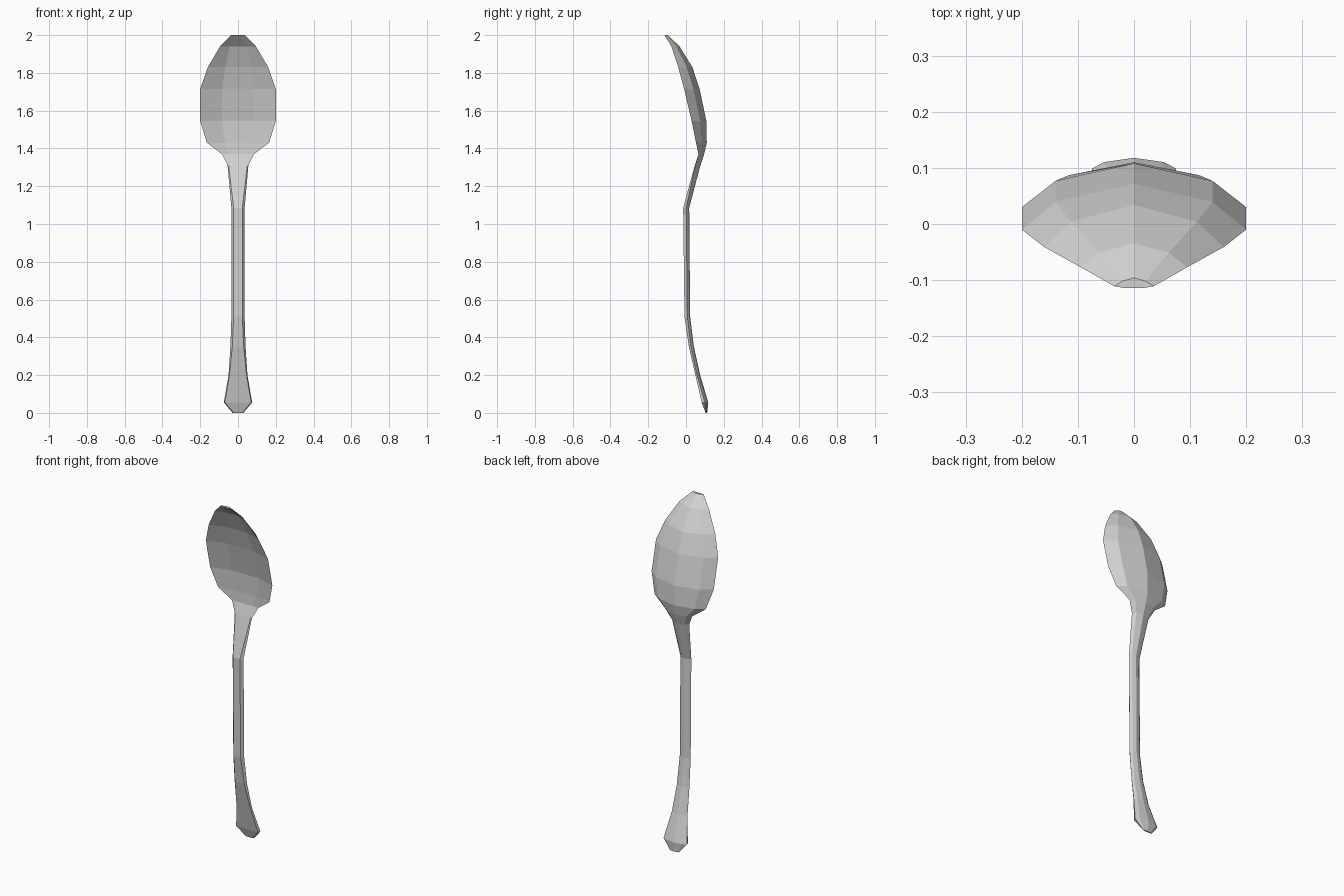
import bpy
import bmesh

cube = bpy.data.objects.get("Cube")
if cube:
    bpy.data.objects.remove(cube, do_unlink=True)


def make_material(name, colour):
    mat = bpy.data.materials.new(name)
    mat.use_nodes = True
    mat.diffuse_color = colour
    mat.node_tree.nodes["Principled BSDF"].inputs["Base Color"].default_value = colour
    return mat


def section_points(z, half_width, rim_y, back_y, front_y, back_share, front_share):
    """Seven-point cross-section: rim, rounded back, rim, flattened front."""
    back_x = half_width * back_share
    front_x = half_width * front_share
    shoulder_y = rim_y + (back_y - rim_y) * 0.6
    return [
        (-half_width, rim_y, z),
        (-back_x, shoulder_y, z),
        (0, back_y, z),
        (back_x, shoulder_y, z),
        (half_width, rim_y, z),
        (front_x, front_y, z),
        (-front_x, front_y, z),
    ]


def loft(name, sections, material):
    """Join consecutive cross-sections into one closed, flat-shaded body."""
    mesh = bpy.data.meshes.new(name)
    bm = bmesh.new()
    rings = [[bm.verts.new(p) for p in section_points(*s)] for s in sections]
    for lower, upper in zip(rings, rings[1:]):
        count = len(lower)
        for i in range(count):
            j = (i + 1) % count
            bm.faces.new((lower[i], lower[j], upper[j], upper[i]))
    bm.faces.new(rings[0])
    bm.faces.new(rings[-1])
    bmesh.ops.recalc_face_normals(bm, faces=bm.faces)
    bm.to_mesh(mesh)
    bm.free()
    mesh.materials.append(material)
    obj = bpy.data.objects.new(name, mesh)
    bpy.context.collection.objects.link(obj)
    return obj


metal = make_material("brushed grey metal", (0.65, 0.65, 0.65, 1))

# Handle, flared at its end and bent back at the neck
# z, half width, rim y, back y, front y, back share, front share
handle = [
    (0, .028, .108, .112, .104, .7, .8),
    (.055, .075, .099, .118, .083, .7, .93),
    (.2, .05, .058, .075, .05, .7, .9),
    (.35, .04, .026, .042, .015, .7, .75),
    (.51, .035, .007, .022, -.008, .65, .65),
    (1.085, .035, .001, .017, -.015, .65, .65),
    (1.31, .055, .049, .076, .046, .7, .9),
]

# Bowl, hollow towards the front with a thin rim
bowl = [
    (1.37, .085, .066, .096, .066, .7, .6),
    (1.43, .165, .053, .11, .068, .7, .42),
    (1.545, .2, .03, .108, .063, .7, .42),
    (1.715, .2, -.01, .072, .024, .7, .42),
    (1.83, .16, -.041, .034, -.01, .7, .42),
    (1.94, .095, -.077, -.034, -.058, .65, .45),
    (2, .035, -.111, -.096, -.114, .6, .5),
]

loft("spoon", handle + bowl, metal)
